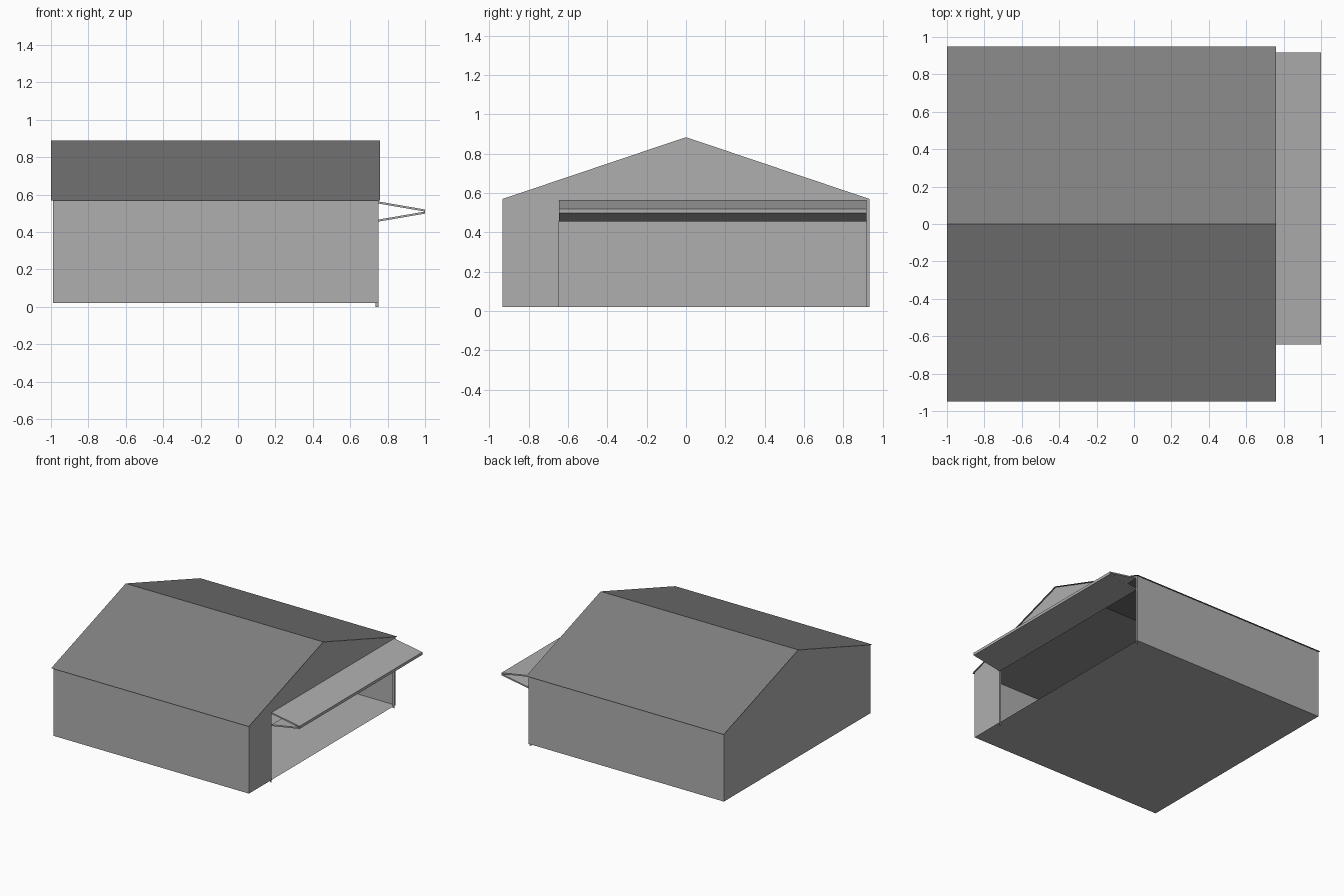
import bpy

if "Cube" in bpy.data.objects:
    bpy.data.objects.remove(bpy.data.objects["Cube"])


def material(name, value):
    m = bpy.data.materials.new(name)
    m.diffuse_color = (value, value, value, 1)
    m.use_nodes = True
    m.node_tree.nodes["Principled BSDF"].inputs["Base Color"].default_value = m.diffuse_color
    return m


WALL = material("light_grey_wall", 0.43)
ROOF = material("dark_grey_roof", 0.215)


def mesh(name, verts, faces, mat):
    me = bpy.data.meshes.new(name)
    me.from_pydata(verts, [], faces)
    me.materials.append(mat)
    ob = bpy.data.objects.new(name, me)
    bpy.context.collection.objects.link(ob)
    return ob


def sheet(name, verts, mat=WALL):
    return mesh(name, verts, [tuple(range(len(verts)))], mat)


def prism_y(name, profile, y0, y1, mat=WALL):
    """Closed x-z outline (clockwise seen from the back) swept along y."""
    n = len(profile)
    verts = [(x, y, z) for y in (y0, y1) for x, z in profile]
    faces = [tuple(range(n)), tuple(reversed(range(n, 2 * n)))]
    faces += [(i, i + n, (i + 1) % n + n, (i + 1) % n) for i in range(n)]
    return mesh(name, verts, faces, mat)


XL, XR = -0.99, 0.75            # end walls
W, FLOOR, EAVE, RIDGE = 0.932, 0.02, 0.57, 0.884
D0, D1, DTOP = -0.645, 0.917, 0.56   # door opening

# floor slab sheet and long side walls
sheet("floor", [(XL, W, FLOOR), (XR, W, FLOOR), (XR, -W, FLOOR), (XL, -W, FLOOR)])
sheet("front_wall", [(XL, -W, FLOOR), (XR, -W, FLOOR), (XR, -W, EAVE), (XL, -W, EAVE)])
sheet("back_wall", [(XR, W, FLOOR), (XL, W, FLOOR), (XL, W, EAVE), (XR, W, EAVE)])

# closed gable end
sheet("left_gable", [(XL, W, FLOOR), (XL, -W, FLOOR), (XL, -W, EAVE),
                     (XL, 0, RIDGE), (XL, W, EAVE)])

# gable end with the wide door opening
outline = [(-W, FLOOR), (D0, FLOOR), (D0, DTOP), (D1, DTOP), (D1, FLOOR),
           (W, FLOOR), (W, EAVE), (0, RIDGE), (-W, EAVE)]
mesh("right_gable", [(XR, y, z) for y, z in outline],
     [(0, 1, 2, 8), (2, 3, 6, 7, 8), (3, 4, 5, 6)], WALL)

# thin roof sheets with a slight overhang
for name, s in (("front_roof", -1), ("back_roof", 1)):
    pts = [(-1, s * 0.948, 0.568), (0.76, s * 0.948, 0.568),
           (0.76, 0, 0.888), (-1, 0, 0.888)]
    sheet(name, pts if s < 0 else pts[::-1], ROOF)

# door jamb strips
for name, y in (("front_jamb", D0), ("back_jamb", D1)):
    sheet(name, [(0.735, y, 0), (XR, y, 0), (XR, y, DTOP), (0.735, y, DTOP)])

# folded bifold door: two slim panels meeting at the outer hinge
prism_y("upper_door_panel", [(XR, 0.552), (1.0, 0.509), (1.0, 0.52), (XR, 0.563)], D0, D1)
prism_y("lower_door_panel", [(XR, 0.455), (1.0, 0.498), (1.0, 0.509), (XR, 0.466)], D0, D1)

# small service door on the inside of the front wall
sheet("inner_door", [(0.396, -W + 0.004, FLOOR), (0.2, -W + 0.004, FLOOR),
                     (0.2, -W + 0.004, 0.45), (0.396, -W + 0.004, 0.45)])
